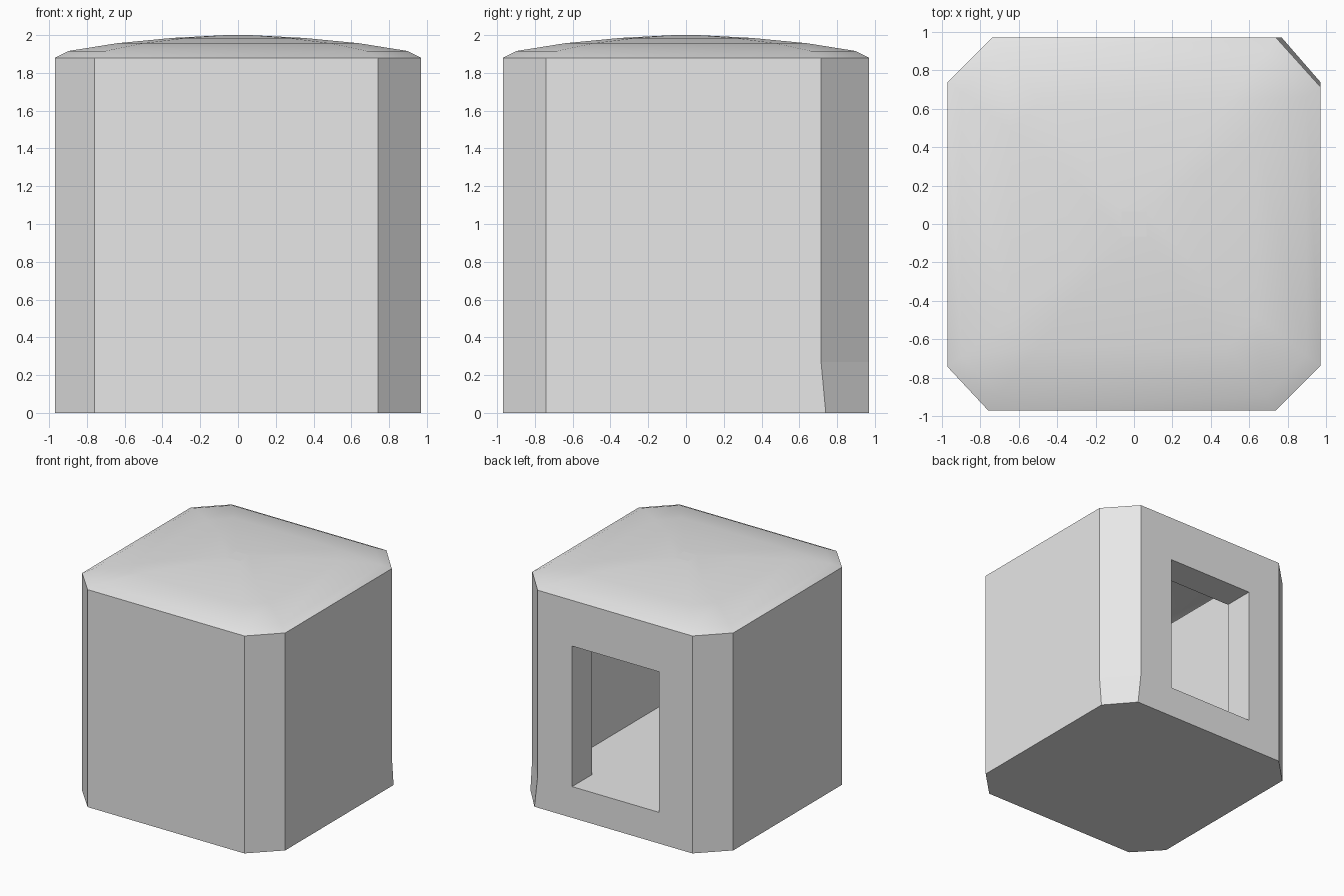
import bpy, bmesh, math
from mathutils import Vector

cube = bpy.data.objects.get("Cube")
if cube:
    bpy.data.objects.remove(cube, do_unlink=True)

HALF, RIM_Z, FLOOR_Z = 0.97, 1.88, 0.27

grey = bpy.data.materials.new("plain_grey")
grey.use_nodes = True
grey.diffuse_color = (0.8, 0.8, 0.8, 1)
grey.node_tree.nodes["Principled BSDF"].inputs["Base Color"].default_value = (0.8, 0.8, 0.8, 1)


def finish(bm, name):
    bmesh.ops.recalc_face_normals(bm, faces=bm.faces)
    mesh = bpy.data.meshes.new(name)
    bm.to_mesh(mesh)
    bm.free()
    obj = bpy.data.objects.new(name, mesh)
    bpy.context.collection.objects.link(obj)
    mesh.materials.append(grey)
    return obj


def octagon(back_left_x, back_left_y):
    """Square outline with cut corners; the back left cut leans a little."""
    c = 0.74
    return [(c, -HALF), (HALF, -c), (HALF, back_left_y), (back_left_x, HALF),
            (-c, HALF), (-HALF, c), (-HALF, -c - 0.005), (-c - 0.02, -HALF)]


def bridge(bm, lower, upper):
    n = len(lower)
    for i in range(n):
        j = (i + 1) % n
        bm.faces.new((lower[i], lower[j], upper[j], upper[i]))


def box(name, low, high):
    bm = bmesh.new()
    bmesh.ops.create_cube(bm, size=1)
    low, high = Vector(low), Vector(high)
    for v in bm.verts:
        v.co = (low + high) / 2 + v.co * (high - low)
    return finish(bm, name)


def cut(target, cutter):
    cutter.hide_render = True
    mod = target.modifiers.new("cut", "BOOLEAN")
    mod.operation, mod.solver, mod.object = "DIFFERENCE", "EXACT", cutter
    bpy.context.view_layer.objects.active = target
    bpy.ops.object.modifier_apply(modifier=mod.name)
    bpy.data.objects.remove(cutter, do_unlink=True)


# Body: a solid block with cut corners, slightly flared at the foot
rim = octagon(0.74, 0.715)
foot = octagon(0.77, 0.74)
bm = bmesh.new()
loops = [[bm.verts.new((x, y, z)) for x, y in outline]
         for outline, z in ((foot, 0), (rim, FLOOR_Z), (rim, RIM_Z))]
for lower, upper in zip(loops, loops[1:]):
    bridge(bm, lower, upper)
bm.faces.new(loops[0][::-1])
bm.faces.new(loops[-1])
body = finish(bm, "body_walls")

# Room inside, open to the roof, and the opening in the back wall
cut(body, box("room_cutter", (-0.7, -0.7, FLOOR_Z), (0.7, 0.7, 2.2)))
cut(body, box("window_cutter", (-0.42, 0.5, FLOOR_Z), (0.41, 1.2, 1.485)))

# Roof: a shallow domed shell whose cut corners narrow to a small square
profile = [(1, RIM_Z), (0.925, 1.916), (0.66, 1.957), (0.36, 1.985)]
TOP = 0.065
bm = bmesh.new()
rings = [[bm.verts.new((x * s, y * s, z)) for x, y in rim] for s, z in profile]
for lower, upper in zip(rings, rings[1:]):
    bridge(bm, lower, upper)
square = [bm.verts.new((sx * TOP, sy * TOP, 2))
          for sx, sy in ((1, -1), (1, 1), (-1, 1), (-1, -1))]
last = rings[-1]
for i in range(4):
    a, b, c = last[2 * i], last[2 * i + 1], last[(2 * i + 2) % 8]
    bm.faces.new((a, b, square[i]))
    bm.faces.new((b, c, square[(i + 1) % 4], square[i]))
cap = bm.faces.new(square)
for e in cap.edges:
    e.smooth = False
roof = finish(bm, "domed_roof")

# Smooth roof with a crisp cap edge, flat walls
for p in roof.data.polygons:
    p.use_smooth = True
for p in body.data.polygons:
    p.use_smooth = False
